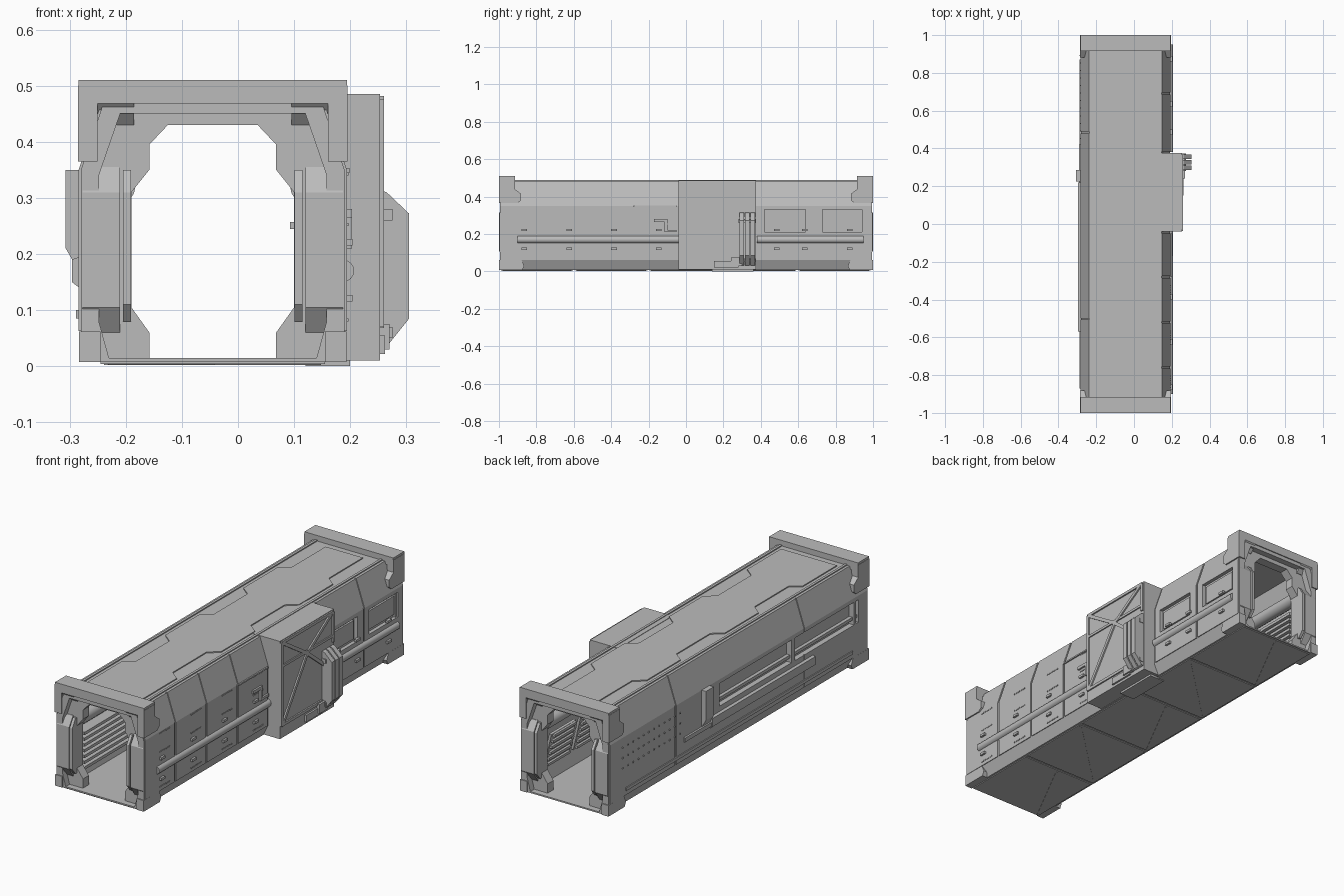
import bpy, bmesh, math

old = bpy.data.objects.get("Cube")
if old:
    bpy.data.objects.remove(old, do_unlink=True)

grey = bpy.data.materials.new("plain_grey")
grey.use_nodes = True
tone = (0.5, 0.5, 0.5, 1)
grey.diffuse_color = tone
grey.node_tree.nodes["Principled BSDF"].inputs["Base Color"].default_value = tone

CX = -0.045          # centre line of the hollow hull
SIDES = (-1, 1)


def place(axis, u, v, w):
    return {"x": (w, u, v), "y": (u, w, v), "z": (u, v, w)}[axis]


def finish(name, bm):
    bmesh.ops.recalc_face_normals(bm, faces=bm.faces)
    mesh = bpy.data.meshes.new(name)
    bm.to_mesh(mesh)
    bm.free()
    mesh.materials.append(grey)
    ob = bpy.data.objects.new(name, mesh)
    bpy.context.collection.objects.link(ob)
    return ob


def build(name, prisms):
    """Each prism is (axis, outline, start, end)."""
    bm = bmesh.new()
    for axis, pts, a, b in prisms:
        lo, hi = [[bm.verts.new(place(axis, u, v, w)) for u, v in pts] for w in (a, b)]
        bm.faces.new(lo)
        bm.faces.new(hi)
        for i in range(len(pts)):
            j = (i + 1) % len(pts)
            bm.faces.new((lo[i], lo[j], hi[j], hi[i]))
    return finish(name, bm)


def box(x0, x1, y0, y1, z0, z1):
    return ("z", [(x0, y0), (x1, y0), (x1, y1), (x0, y1)], z0, z1)


def strip(axis, p, q, width, a, b):
    dx, dy = q[0] - p[0], q[1] - p[1]
    k = width / 2 / math.hypot(dx, dy)
    nx, ny = -dy * k, dx * k
    return (axis, [(p[0] + nx, p[1] + ny), (q[0] + nx, q[1] + ny),
                   (q[0] - nx, q[1] - ny), (p[0] - nx, p[1] - ny)], a, b)


def mirrored(half):
    return [(CX + x, z) for x, z in half] + [(CX - x, z) for x, z in reversed(half)]


def tube(name, outer, inner, y0, y1):
    bm = bmesh.new()
    rings = [[bm.verts.new((x, y, z)) for x, z in prof]
             for prof, y in ((outer, y0), (outer, y1), (inner, y1), (inner, y0))]
    n = len(outer)
    for k in range(4):
        a, b = rings[k], rings[(k + 1) % 4]
        for i in range(n):
            j = (i + 1) % n
            bm.faces.new((a[i], a[j], b[j], b[i]))
    return finish(name, bm)


def cut(ob, boxes):
    cutter = build("cutter", boxes)
    cutter.hide_render = True
    mod = ob.modifiers.new("recess", "BOOLEAN")
    mod.operation, mod.solver, mod.object = "DIFFERENCE", "EXACT", cutter
    bpy.context.view_layer.objects.active = ob
    bpy.ops.object.modifier_apply(modifier=mod.name)
    bpy.data.objects.remove(cutter, do_unlink=True)


def pipe(name, x, z, r, y0, y1):
    bpy.ops.mesh.primitive_cylinder_add(vertices=16, radius=r, depth=y1 - y0,
                                        location=(x, (y0 + y1) / 2, z),
                                        rotation=(math.pi / 2, 0, 0))
    ob = bpy.context.object
    ob.name = name
    ob.data.materials.append(grey)
    bpy.ops.object.shade_smooth_by_angle()


# Hollow hull with recessed windows
hull = tube("hull", mirrored([(.21, .008), (.235, .06), (.235, .35), (.19, .483)]),
            mirrored([(.185, .015), (.203, .08), (.203, .34), (.165, .45)]), -.995, .995)
windows = [box(.176, .25, a, a + .22, .21, .33) for a in (.42, .73)]
bay = [box(-.35, -.258, -.92, .15, .22, .33)]
cut(hull, windows + bay)

# Outer skin panels separated by seams
skin = [(.235, .063), (.239, .063), (.239, .35), (.194, .483), (.19, .483), (.235, .35)]
spans = [(-.99, -.765), (-.755, -.525), (-.515, -.285), (-.275, -.05), (.385, .685), (.695, .99)]
right_skin = build("right_skin_panels",
                   [("y", [(CX + x, z) for x, z in skin], a, b) for a, b in spans])
cut(right_skin, windows)
left_skin = build("left_skin_panels",
                  [("y", [(CX - x, z) for x, z in skin], a, b)
                   for a, b in ((-.99, -.505), (-.5, .48), (.49, .99))])
cut(left_skin, bay)

# Window panes, raised inside their recesses
build("window_panes", [box(.17, .184, a + .015, a + .205, .225, .315) for a in (.42, .73)])

# Roof plate with a stepped jigsaw edge, and straight edge rails
edge, wide = [], True
for k in range(6):
    y = -.9 + k * .3
    w = .15 if wide else .1
    edge += [(w, y + .02), (w, y + .28)]
    wide = not wide
outline = [(CX + x, y) for x, y in edge] + [(CX - x, y) for x, y in reversed(edge)]
build("roof_plate", [("z", outline, .48, .488)])
build("roof_rails", [box(CX + s * .175 - .006, CX + s * .175 + .006, -.92, .92, .48, .488)
                     for s in SIDES])

# Portal rings at both ends
hole = [(.113, .012), (.113, .06), (.145, .105), (.145, .31), (.113, .35), (.113, .395), (.08, .43)]
rim = [(.19, .011), (.22, .06), (.22, .105), (.22, .31), (.22, .35), (.21, .4), (.18, .475)]
for s, tag in ((-1, "front"), (1, "back")):
    tube(tag + "_portal_ring", mirrored(rim), mirrored(hole), *sorted((s * .92, s * .965)))

    def side_on(pts, x0, x1):
        return [("x", [(s * y, z) for y, z in pts], CX + m * x0, CX + m * x1) for m in SIDES]

    # Lintel, corner brackets, feet and legs
    build(tag + "_lintel", [box(CX - .239, CX + .239, *sorted((s * .915, s)), .468, .51)])
    build(tag + "_lintel_gussets",
          side_on([(1, .468), (.967, .43), (.93, .43), (.93, .468)], .14, .238))
    build(tag + "_corner_brackets",
          side_on([(1, .5), (.915, .5), (.915, .44), (.882, .415), (.882, .38),
                   (.9, .365), (1, .365)], .205, .2405))
    build(tag + "_feet", side_on([(1, .008), (.875, .008), (.865, .03), (.88, .062), (1, .062)],
                                 .2, .238))
    build(tag + "_legs", side_on([(.997, .105), (.965, .06), (.94, .06), (.94, .36),
                                  (.967, .355), (.997, .31)], .165, .232))
    build(tag + "_inner_columns", side_on([(1, .11), (.975, .08), (.93, .08), (.93, .35),
                                           (.975, .35), (1, .31)], .146, .16))

# Interior: ceiling ducts, slanted racks on one wall, shelves on the other
for m, tag in ((-1, "left"), (1, "right")):
    pipe(tag + "_inner_duct", CX + m * .168, .32, .03, -.92, .92)
rack, shelves = [], []
for k in range(8):
    y = -.88 + k * .225
    rack.append(strip("y", (CX + .195, .09), (CX + .155, .26), .012, y, y + .19))
    for j in range(6):
        t = j / 5
        x, z = CX + .185 - t * .035, .095 + t * .15
        rack.append(box(x - .012, x + .005, y + .01, y + .18, z, z + .012))
for k in range(7):
    z = .07 + k * .028
    shelves.append(box(CX - .205, CX - .15, -.9, .9, z, z + .014))
build("inner_racks", rack)
build("inner_shelves", shelves)

# Underside plates with diagonal braces
braces = []
for k in range(5):
    y = -.99 + k * .398
    braces.append(box(CX - .2, CX + .2, y, y + .385, .004, .009))
    braces.append(strip("z", (CX - .19, y + .01), (CX + .19, y + .375)
                        if k % 2 else (CX, y + .375), .008, .002, .005))
build("underside_plates", braces)

# Right wall: rail, catches, rivets and a small conduit
for a, b in ((-.9, -.04), (.38, .95)):
    pipe("right_rail", .187, .17, .02, a, b)
catches, rivets = [], []
for a in (-.88, -.64, -.4, -.16, .47, .62, .86):
    catches += [box(.19, .204, a, a + .03, z, z + .012) for z in (.115, .215)]
    rivets += [box(.19, .197, a + .012 * i, a + .012 * i + .005, z, z + .005)
               for i in range(7) for z in (.08, .25, .34) if a < 0]
build("right_catches", catches)
build("right_rivets", rivets)
build("right_conduit", [box(.19, .203, -.17, -.1, .265, .28), box(.19, .203, -.115, -.1, .215, .28),
                        box(.19, .203, -.115, -.05, .21, .222), box(.19, .2, -.28, -.05, .345, .352)])

# Side module with braced cover
build("side_module", [("x", [(-.04, .01), (.375, .01), (.375, .485), (-.04, .485)], .1, .253)])
hub = (.165, .35)
ribs = [strip("x", hub, p, .016, .25, .26)
        for p in ((-.02, .47), (.35, .47), (-.02, .08), (.29, .25))]
frame = [(-.03, .07), (-.03, .475), (.365, .475), (.365, .33)]
ribs += [strip("x", p, q, .014, .25, .26) for p, q in zip(frame, frame[1:])]
ribs += [strip("x", (-.03, .36), (.36, .36), .012, .25, .259),
         strip("x", (-.03, .075), (.28, .075), .014, .25, .26)]
build("module_ribs", ribs)

# Bent conduits and base blocks on the module
bend = [(.25, .315), (.265, .31), (.305, .272), (.305, .085), (.265, .035), (.25, .03)]
build("module_conduits", [("y", bend, a, a + .024) for a in (.285, .315, .345)])
build("module_conduit_clamps", [box(.25, .275, .28, .372, z, z + .02) for z in (.05, .26)])
build("module_base", [box(.2, .262, .15, .28, .022, .055), box(.12, .2, .14, .36, 0, .02),
                      box(.25, .27, .24, .3, .03, .075)])

# Left wall: clip, long ledge, bay bar, posts and skirt
clip = [(-.27, .35), (-.307, .35), (-.307, .21), (-.284, .17), (-.27, .17)]
build("left_clip", [("y", clip, .225, .285)])
build("left_ledge", [("y", [(-.27, .2), (-.296, .19), (-.296, .15), (-.27, .13)], -.57, .22),
                     ("y", [(-.27, .18), (-.29, .17), (-.29, .15), (-.27, .14)], .22, .42)])
build("left_bay_bars", [box(-.275, -.25, -.92, .15, .24, .255), box(-.284, -.25, -.43, -.405, .22, .33),
                        box(-.284, -.25, -.9, -.885, .22, .33)])
build("left_skirt", [box(-.289, -.27, -.87, .87, .085, .1)])
build("left_rivets", [box(-.288, -.28, .45 + .04 * i, .456 + .04 * i, z, z + .006)
                      for i in range(12) for z in (.2, .25, .3)])
